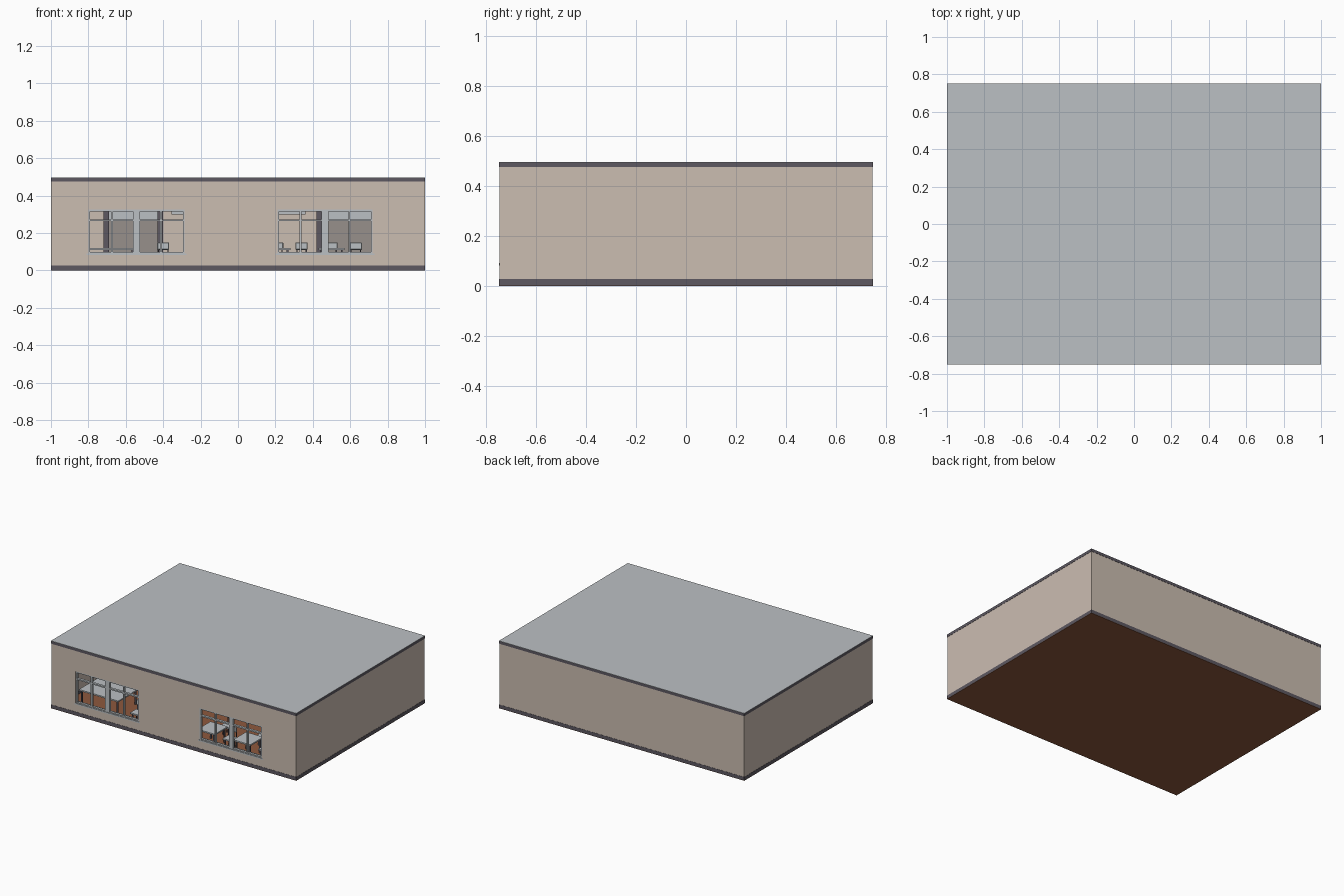
import bpy, bmesh, math
from mathutils import Matrix

if "Cube" in bpy.data.objects:
    bpy.data.objects.remove(bpy.data.objects["Cube"])


def mat(name, r, g, b):
    m = bpy.data.materials.new(name)
    m.diffuse_color = (r, g, b, 1)
    m.use_nodes = True
    m.node_tree.nodes["Principled BSDF"].inputs["Base Color"].default_value = m.diffuse_color
    return m


TAN = mat("tan plaster", 0.60, 0.51, 0.44)
GREY = mat("light grey", 0.50, 0.53, 0.55)
DARK = mat("dark trim", 0.11, 0.098, 0.12)
WOOD = mat("floor brown", 0.27, 0.10, 0.047)
TAUPE = mat("taupe panel", 0.31, 0.28, 0.26)


def boxes(name, material, spans):
    """One object from boxes given as (x0, x1, y0, y1, z0, z1)."""
    bm = bmesh.new()
    for x0, x1, y0, y1, z0, z1 in spans:
        m = Matrix.Translation(((x0 + x1) / 2, (y0 + y1) / 2, (z0 + z1) / 2))
        m = m @ Matrix.Diagonal((x1 - x0, y1 - y0, z1 - z0, 1))
        bmesh.ops.create_cube(bm, size=1, matrix=m)
    me = bpy.data.meshes.new(name)
    bm.to_mesh(me)
    bm.free()
    me.materials.append(material)
    ob = bpy.data.objects.new(name, me)
    bpy.context.collection.objects.link(ob)
    return ob


X, Y, H, T = 1.0, 0.75, 0.497, 0.03
E = 0.0015
WINDOWS = [(-0.80, -0.285), (0.21, 0.72)]
WZ0, WZ1 = 0.09, 0.325

# Floor and roof
boxes("floor", WOOD, [(-X, X, -Y, Y, 0, 0.002), (-X + T, X - T, -Y + T, Y - T, 0.002, 0.006)])
boxes("roof", GREY, [(-X, X, -Y, Y, H - 0.002, H)])

# Walls, with window openings cut through the front one
front = boxes("front_wall", TAN, [(-X + E, X - E, -Y + E, -Y + T, 0.002, H - 0.002)])
boxes("back_wall", TAN, [(-X + E, X - E, Y - T, Y - E, 0.002, H - 0.002)])
boxes("side_walls", TAN, [(s * X - (T if s > 0 else -E), s * X + (T if s < 0 else -E),
                           -Y + T, Y - T, 0.002, H - 0.002) for s in (-1, 1)])
cutter = boxes("window_cutter", TAN, [(a, b, -Y - 0.1, -Y + 0.1, WZ0, WZ1) for a, b in WINDOWS])
cutter.hide_render = True
cutter.hide_viewport = True
cutter.display_type = 'WIRE'
mod = front.modifiers.new("openings", 'BOOLEAN')
mod.operation = 'DIFFERENCE'
mod.solver = 'EXACT'
mod.object = cutter

# Dark skirting and cornice bands around the shell
for name, z0, z1 in (("skirting", 0.002, 0.027), ("cornice", 0.476, H - 0.002)):
    t = T + E
    boxes(name, DARK, [(-X, X, -Y, -Y + t, z0, z1), (-X, X, Y - t, Y, z0, z1),
                       (-X, -X + t, -Y + t, Y - t, z0, z1), (X - t, X, -Y + t, Y - t, z0, z1)])

# Window frames: outline, centre mullion, thin sub-bars, transom and sill
for side, (a, b) in zip(("left", "right"), WINDOWS):
    y0, y1 = -Y + 0.004, -Y + 0.022
    f, w, mid = 0.009, b - a, (a + b) / 2
    spans = [(a, a + f, y0, y1, WZ0, WZ1), (b - f, b, y0, y1, WZ0, WZ1),
             (a, b, y0, y1, WZ1 - f, WZ1), (a, b, y0, y1, WZ0, WZ0 + f),
             (a, b, y0, y1, 0.263, 0.273),
             (mid - 0.018, mid + 0.018, y0, y1, WZ0, WZ1)]
    for q in (0.245, 0.755):
        c = a + w * q
        spans.append((c - 0.005, c + 0.005, y0, y1, WZ0, WZ1))
    boxes(side + "_window_frame", GREY, spans)
    boxes(side + "_sill", GREY, [(a - 0.01, b + 0.01, -Y, -Y + T + 0.01, 0.081, 0.091)])

# Panelled bays on the back wall with dark posts
for side, a in (("left", -0.72), ("right", 0.42)):
    b, y = a + 0.32, Y - T
    boxes(side + "_bay_posts", DARK, [(a, a + 0.03, y - 0.03, y, 0.006, 0.46),
                                      (b - 0.03, b, y - 0.03, y, 0.006, 0.46),
                                      (a, b, y - 0.03, y, 0.44, 0.46)])
    boxes(side + "_bay_lower", TAUPE, [(a + 0.03, b - 0.03, y - 0.01, y, 0.027, 0.268)])
    boxes(side + "_bay_upper", GREY, [(a + 0.03, b - 0.03, y - 0.01, y, 0.268, 0.44)])


def table(name, x0, x1, y0, y1, z, leg=0.01):
    """Light top on four dark legs."""
    boxes(name + "_top", GREY, [(x0, x1, y0, y1, z - 0.01, z)])
    boxes(name + "_legs", DARK, [(x, x + leg, y, y + leg, 0.006, z - 0.01)
                                 for x in (x0 + 0.01, x1 - 0.01 - leg)
                                 for y in (y0 + 0.01, y1 - 0.01 - leg)])


def chair(name, x, y):
    """Small stool-height seat with a rounded back panel."""
    table(name + "_seat", x - 0.035, x + 0.035, y - 0.035, y + 0.035, 0.075, 0.006)
    back = boxes(name + "_back", GREY, [(x - 0.032, x + 0.032, y + 0.03, y + 0.037, 0.11, 0.15)])
    bev = back.modifiers.new("round", 'BEVEL')
    bev.width = 0.003
    boxes(name + "_uprights", DARK, [(x + s - 0.003, x + s + 0.003, y + 0.037, y + 0.042, 0.075, 0.14)
                                     for s in (-0.025, 0.025)])


# Large table on the left, small desks with chairs on the right
table("large_table", -0.87, -0.55, -0.61, -0.37, 0.12)
chair("left_chair", -0.40, -0.60)
for i, x in enumerate((0.21, 0.50)):
    table("desk_%d" % i, x - 0.07, x + 0.07, -0.67, -0.52, 0.12)
    chair("desk_chair_%d" % i, x + 0.13, -0.58)
    chair("rear_chair_%d" % i, x, -0.42)

# Flat lamps hung from the ceiling
for side, a, b in (("left", -0.355, -0.22), ("right", 0.20, 0.36)):
    boxes(side + "_lamp", GREY, [(a, b, -0.05, 0.05, 0.30, 0.318)])
    boxes(side + "_lamp_rod", DARK, [((a + b) / 2 - 0.003, (a + b) / 2 + 0.003,
                                      -0.003, 0.003, 0.318, H - 0.002)])
